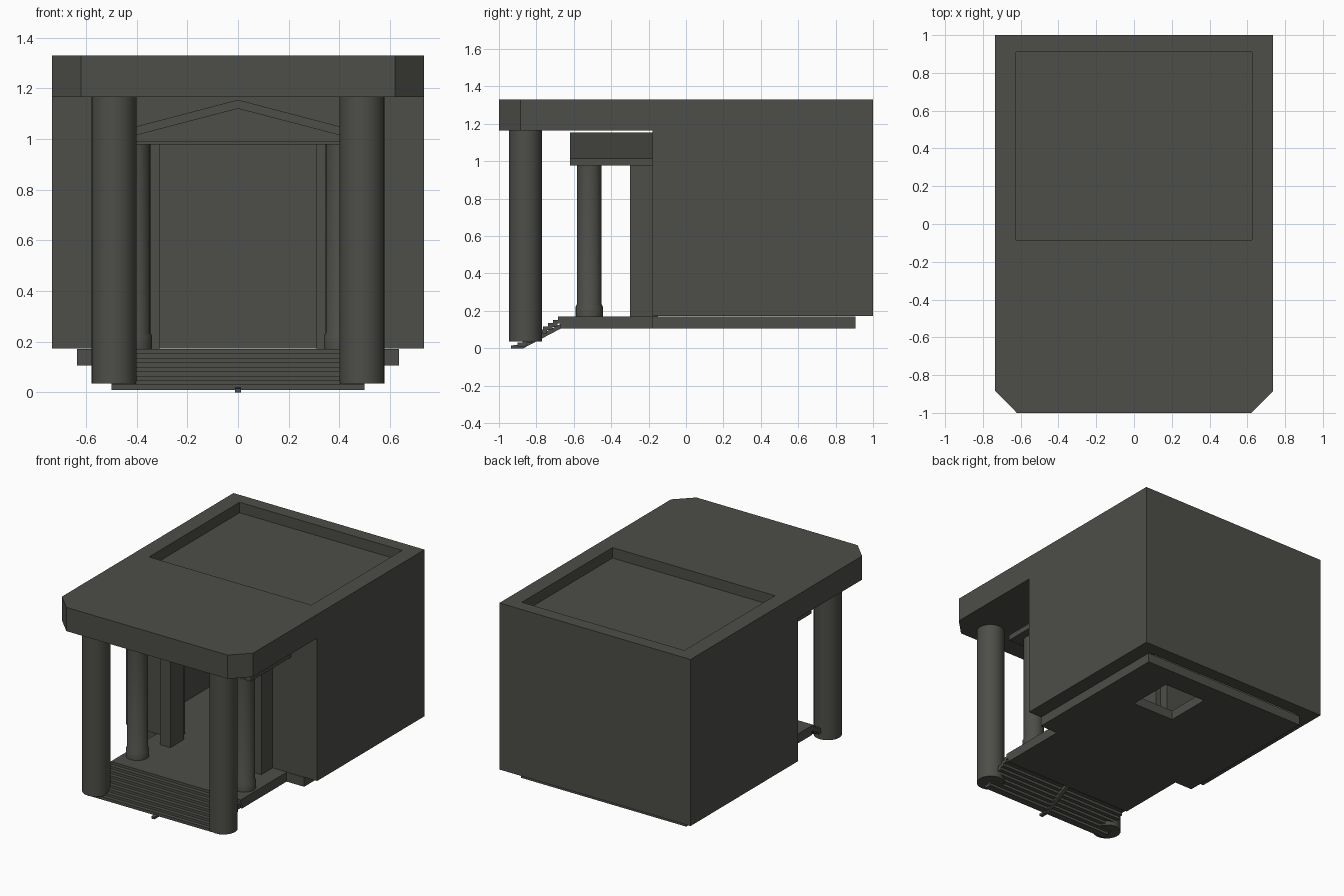
import bpy, bmesh, math

if "Cube" in bpy.data.objects:
    bpy.data.objects.remove(bpy.data.objects["Cube"])

stone = bpy.data.materials.new("dark_stone")
stone.diffuse_color = (0.075, 0.075, 0.066, 1)
stone.use_nodes = True
stone.node_tree.nodes["Principled BSDF"].inputs["Base Color"].default_value = stone.diffuse_color


def finish(bm, name):
    bmesh.ops.recalc_face_normals(bm, faces=bm.faces)
    me = bpy.data.meshes.new(name)
    bm.to_mesh(me)
    bm.free()
    me.materials.append(stone)
    ob = bpy.data.objects.new(name, me)
    bpy.context.collection.objects.link(ob)
    return ob


def prism(name, pts, a, b, axis="z"):
    """Extrude a 2D outline from a to b along an axis."""
    place = {"x": lambda p, d: (d, p[0], p[1]),
             "y": lambda p, d: (p[0], d, p[1]),
             "z": lambda p, d: (p[0], p[1], d)}[axis]
    bm = bmesh.new()
    lo = [bm.verts.new(place(p, a)) for p in pts]
    hi = [bm.verts.new(place(p, b)) for p in pts]
    bm.faces.new(lo)
    bm.faces.new(hi)
    n = len(pts)
    for i in range(n):
        j = (i + 1) % n
        bm.faces.new((lo[i], lo[j], hi[j], hi[i]))
    return finish(bm, name)


def box(name, x0, x1, y0, y1, z0, z1):
    return prism(name, [(x0, y0), (x1, y0), (x1, y1), (x0, y1)], z0, z1)


def lathe(name, x, y, profile, sides=24):
    """Closed round part from (radius, height) rings."""
    bm = bmesh.new()
    rings = [[bm.verts.new((x + r * math.cos(2 * math.pi * k / sides),
                            y + r * math.sin(2 * math.pi * k / sides), z))
              for k in range(sides)] for r, z in profile]
    for lo, hi in zip(rings, rings[1:]):
        for k in range(sides):
            m = (k + 1) % sides
            bm.faces.new((lo[k], lo[m], hi[m], hi[k]))
    bm.faces.new(rings[0])
    bm.faces.new(rings[-1])
    ob = finish(bm, name)
    bpy.ops.object.select_all(action="DESELECT")
    ob.select_set(True)
    bpy.context.view_layer.objects.active = ob
    bpy.ops.object.shade_smooth_by_angle(angle=math.radians(35))


def cut(ob, cutter):
    cutter.hide_render = True
    cutter.hide_viewport = True
    cutter.display_type = "WIRE"
    mod = ob.modifiers.new("cut", "BOOLEAN")
    mod.operation = "DIFFERENCE"
    mod.solver = "EXACT"
    mod.object = cutter


# hollow hall: walls with a doorway, and a lintel over it
right = [(0.35, -0.18), (0.735, -0.18), (0.735, 1), (-0.735, 1), (-0.735, -0.18), (-0.35, -0.18)]
inner = [(-0.35, -0.085), (-0.625, -0.085), (-0.625, 0.91), (0.625, 0.91), (0.625, -0.085), (0.35, -0.085)]
prism("hall_walls", right + inner, 0.172, 1.165)
box("door_lintel", -0.35, 0.35, -0.18, -0.085, 0.98, 1.165)

# roof slab with clipped front corners and sunken top
roof = prism("roof_slab", [(-0.62, -1), (0.62, -1), (0.735, -0.885), (0.735, 1),
                           (-0.735, 1), (-0.735, -0.885)], 1.165, 1.33)
cut(roof, box("roof_recess_cutter", -0.625, 0.625, -0.085, 0.91, 1.257, 1.5))

# platform, narrow at the porch, with a square hole
base = prism("platform", [(-0.5, -0.67), (0.5, -0.67), (0.5, -0.18), (0.635, -0.18), (0.635, 0.905),
                          (-0.635, 0.905), (-0.635, -0.18), (-0.5, -0.18)], 0.105, 0.17)
cut(base, box("floor_hole_cutter", 0.04, 0.36, 0.43, 0.75, 0.0, 0.3))

# stairs and the spine beneath them
for i in range(9):
    top = 0.03 + 0.0175 * i
    y = -0.90 + 0.027 * i
    box("stair_step", -0.5, 0.5, y, y + 0.05, top - 0.02, top)
prism("stair_spine", [(-0.935, 0), (-0.87, 0), (-0.67, 0.105), (-0.67, 0.13),
                      (-0.88, 0.02), (-0.935, 0.015)], -0.012, 0.012, "x")

# columns and door jambs on both sides
for s in (-1, 1):
    lathe("front_column", s * 0.49, -0.858, [(0.089, 0.035), (0.089, 1.165)])
    lathe("porch_column", s * 0.412, -0.517,
          [(0.073, 0.17), (0.073, 0.222), (0.066, 0.235), (0.066, 0.982)])
    box("door_jamb", *sorted((s * 0.31, s * 0.39)), -0.30, -0.15, 0.17, 0.98)

# porch gable: bottom slab, raised sloping rim, set-back infill
box("gable_slab", -0.533, 0.533, -0.62, -0.18, 0.978, 0.99)
prism("gable_rim", [(-0.533, 0.981), (0, 1.12), (0.533, 0.981),
                    (0.533, 1.015), (0, 1.155), (-0.533, 1.015)], -0.62, -0.18, "y")
prism("gable_infill", [(-0.52, 0.985), (0.52, 0.985), (0, 1.122)], -0.60, -0.19, "y")
